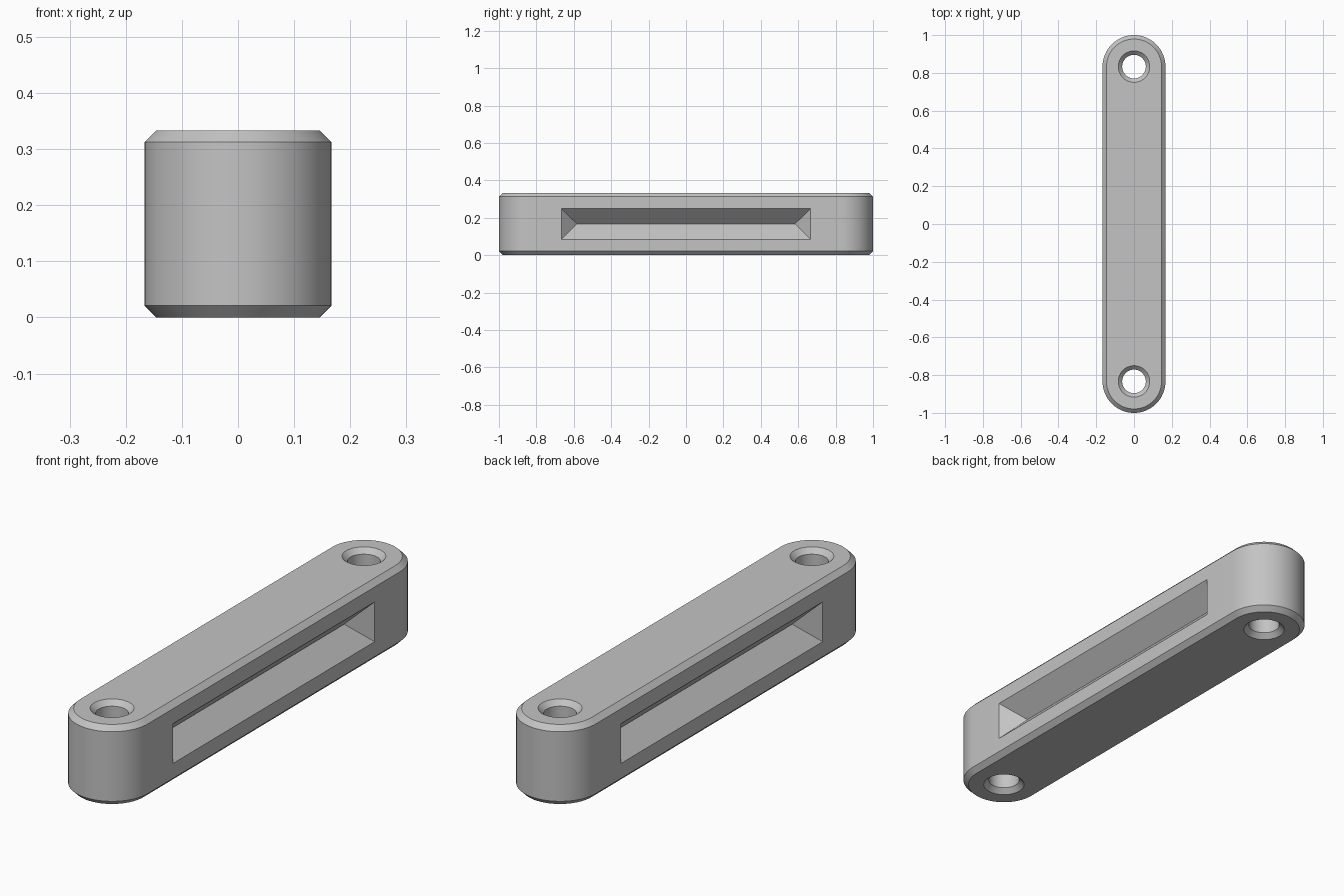
import bpy
import bmesh
from math import cos, sin, pi, radians

cube = bpy.data.objects.get("Cube")
if cube:
    bpy.data.objects.remove(cube, do_unlink=True)

UNIT = 1 / 48          # chamfer size; every dimension is a multiple of it
RADIUS = 8 * UNIT      # end radius, half the width and half the height
HEIGHT = 2 * RADIUS
HOLE_Y = 1 - RADIUS    # centre of each rounded end
SEGMENTS = 32          # per half circle

grey = bpy.data.materials.new("plain grey")
grey.use_nodes = True
colour = (0.55, 0.55, 0.55, 1)
grey.diffuse_color = colour
grey.node_tree.nodes["Principled BSDF"].inputs["Base Color"].default_value = colour


def loft(name, rings):
    """Skin a closed solid through equal-sized rings of points."""
    bm = bmesh.new()
    loops = [[bm.verts.new(p) for p in ring] for ring in rings]
    for low, high in zip(loops, loops[1:]):
        for i in range(len(low)):
            j = (i + 1) % len(low)
            bm.faces.new((low[i], low[j], high[j], high[i]))
    bm.faces.new(loops[0][::-1])
    bm.faces.new(loops[-1])
    bmesh.ops.recalc_face_normals(bm, faces=bm.faces)
    mesh = bpy.data.meshes.new(name)
    bm.to_mesh(mesh)
    bm.free()
    mesh.materials.append(grey)
    obj = bpy.data.objects.new(name, mesh)
    bpy.context.collection.objects.link(obj)
    return obj


def stadium(r, z):
    """Outline of a bar with two round ends."""
    ring = []
    for end in (1, -1):
        for i in range(SEGMENTS + 1):
            a = pi * i / SEGMENTS
            ring.append((end * r * cos(a), end * (HOLE_Y + r * sin(a)), z))
    return ring


def circle(r, y, z):
    n = 2 * SEGMENTS
    return [(r * cos(2 * pi * i / n), y + r * sin(2 * pi * i / n), z) for i in range(n)]


def rectangle(x, half_y, half_z):
    return [(x, sy * half_y, RADIUS + sz * half_z)
            for sy, sz in ((-1, -1), (1, -1), (1, 1), (-1, 1))]


# Bar with chamfered top and bottom rims
bar = loft("link_bar", [
    stadium(RADIUS - UNIT, 0),
    stadium(RADIUS, UNIT),
    stadium(RADIUS, HEIGHT - UNIT),
    stadium(RADIUS - UNIT, HEIGHT),
])

cutters = []
for side, label in ((1, "left"), (-1, "right")):
    # Wedge-shaped recess with 45 degree walls meeting in a ridge
    cutters.append(loft(label + "_recess_cutter", [
        rectangle(side * (RADIUS + UNIT), 2 / 3 + UNIT, 5 * UNIT),
        rectangle(side * (RADIUS - 4 * UNIT + 0.0005), 2 / 3 - 4 * UNIT, 0.0005),
    ]))
for side, label in ((1, "back"), (-1, "front")):
    # Through hole, countersunk at both ends
    y = side * HOLE_Y
    cutters.append(loft(label + "_hole_cutter", [
        circle(5 * UNIT, y, -UNIT),
        circle(3 * UNIT, y, UNIT),
        circle(3 * UNIT, y, HEIGHT - UNIT),
        circle(5 * UNIT, y, HEIGHT + UNIT),
    ]))

# Cut, then remove the cutters
bpy.ops.object.select_all(action="DESELECT")
bar.select_set(True)
bpy.context.view_layer.objects.active = bar
for cutter in cutters:
    cutter.hide_render = True
    mod = bar.modifiers.new(cutter.name, "BOOLEAN")
    mod.operation = "DIFFERENCE"
    mod.solver = "EXACT"
    mod.object = cutter
    bpy.ops.object.modifier_apply(modifier=mod.name)
    bpy.data.objects.remove(cutter, do_unlink=True)

bpy.ops.object.shade_smooth_by_angle(angle=radians(30))
